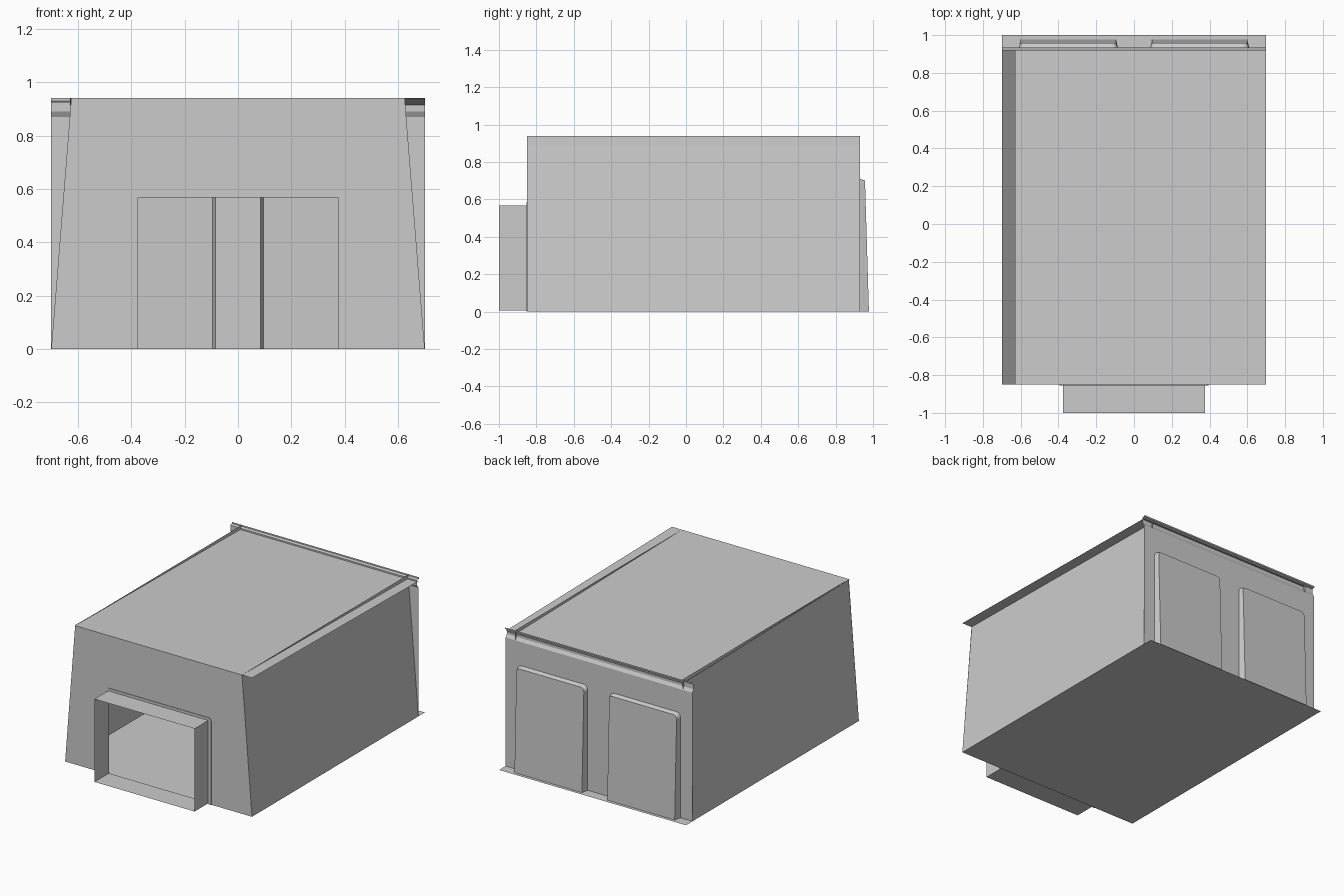
import bpy
from math import sin, cos, pi

if "Cube" in bpy.data.objects:
    bpy.data.objects.remove(bpy.data.objects["Cube"])

FRONT, BACK = -0.85, 0.93


def add(name, verts, faces):
    mesh = bpy.data.meshes.new(name)
    mesh.from_pydata(verts, [], faces)
    mesh.update()
    obj = bpy.data.objects.new(name, mesh)
    bpy.context.collection.objects.link(obj)
    return obj


def sheet(name, rows):
    """Open surface lofted through rows of equal length."""
    n = len(rows[0])
    verts = [p for row in rows for p in row]
    faces = [(r * n + i, r * n + i + 1, (r + 1) * n + i + 1, (r + 1) * n + i)
             for r in range(len(rows) - 1) for i in range(n - 1)]
    return add(name, verts, faces)


def arch(x0, x1, top, r, base=0.0, steps=4):
    """Door outline (x, z) from bottom left over the rounded top to bottom right."""
    pts = [(x0, base)]
    for cx, start in ((x0 + r, pi), (x1 - r, pi / 2)):
        for i in range(steps + 1):
            a = start - i * pi / 2 / steps
            pts.append((cx + r * cos(a), top - r + r * sin(a)))
    return pts + [(x1, base)]


def at_y(outline, y):
    return [(x, y, z) for x, z in outline]


# Floor, with the rear edge projecting beyond the back wall
add("floor", [(-0.7, FRONT, 0), (0.7, FRONT, 0), (0.7, 1, 0), (-0.7, 1, 0)],
    [(0, 1, 2, 3)])

# Roof, sloping slightly to the rear and overhanging on one side
add("roof", [(-0.63, FRONT, 0.94), (0.7, FRONT, 0.94),
             (0.7, BACK, 0.915), (-0.63, BACK, 0.915)], [(0, 1, 2, 3)])

# Leaning side walls with an upright top strip
for side, s in (("left", -1), ("right", 1)):
    profile = [(0.7, 0), (0.627, 0.89), (0.625, 0.94)]
    sheet(side + "_wall", [[(s * x, y, z) for x, z in profile]
                           for y in ((FRONT, BACK) if s < 0 else (BACK, FRONT))])

# Front wall with doorway
door = arch(-0.395, 0.395, 0.585, 0.02)
outline = [(-0.7, 0)] + door + [(0.7, 0), (0.625, 0.94), (-0.625, 0.94)]
add("front_wall", at_y(outline, FRONT), [range(len(outline))])

# Door trim
inner = arch(-0.375, 0.375, 0.567, 0.001)
sheet("door_trim", [at_y(door, FRONT), at_y(door, FRONT - 0.004),
                    at_y(inner, FRONT - 0.004)])

# Entrance tunnel: floor, sides and top, open at both ends
ring = [(-0.375, 0.006), (-0.375, 0.567), (0.375, 0.567), (0.375, 0.006),
        (-0.375, 0.006)]
sheet("entrance_tunnel", [at_y(ring, -1), at_y(ring, FRONT + 0.004)])

# Back wall with two window openings
openings = [arch(-0.61, -0.085, 0.71, 0.03), arch(0.085, 0.61, 0.71, 0.03)]
outline = ([(-0.7, 0)] + openings[0] + openings[1]
           + [(0.7, 0), (0.7, 0.87), (-0.7, 0.87)])
add("back_wall", at_y(outline, BACK), [list(reversed(range(len(outline))))])

# Stepped cornice along the top of the back wall
cornice = [(BACK, 0.87), (0.918, 0.89), (0.918, 0.925), (0.935, 0.93), (0.935, 0.94)]
sheet("back_cornice", [[(x, y, z) for x in (0.7, -0.7)] for y, z in cornice])

# Bulging rear panels, deeper towards the floor
for side, hole in zip(("left", "right"), openings):
    x0, x1 = hole[0][0] + 0.01, hole[-1][0] - 0.01
    face = [(x, 0.978 - 0.03 * z, z) for x, z in arch(x0, x1, 0.70, 0.025)]
    sheet(side + "_panel_rim", [at_y(hole, BACK), face])
    add(side + "_rear_panel", face, [list(reversed(range(len(face))))])
